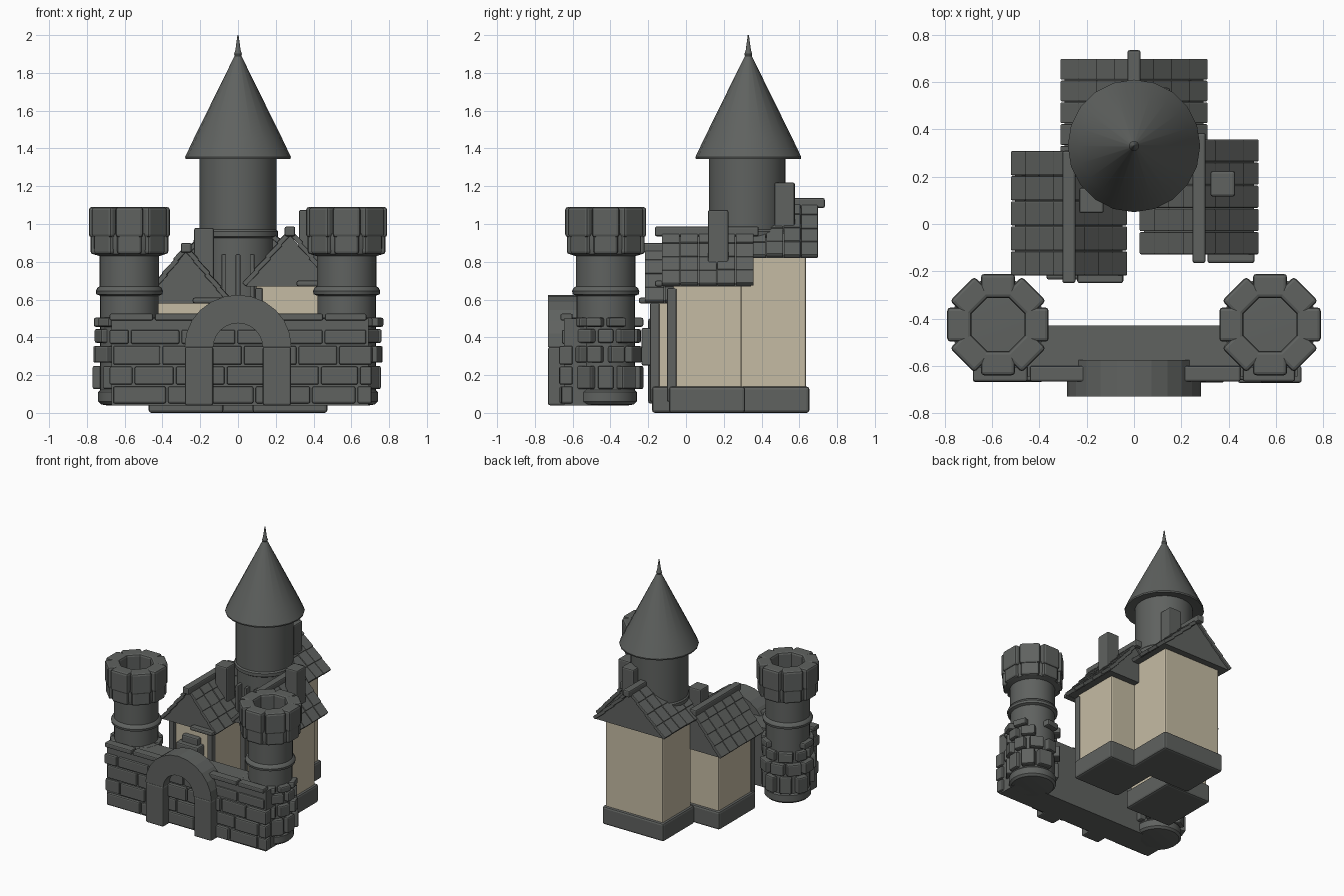
import bpy, bmesh, math, random
from mathutils import Matrix, Vector

if "Cube" in bpy.data.objects:
    bpy.data.objects.remove(bpy.data.objects["Cube"])

random.seed(4)


def material(name, col):
    m = bpy.data.materials.new(name)
    m.diffuse_color = (*col, 1)
    m.use_nodes = True
    m.node_tree.nodes["Principled BSDF"].inputs["Base Color"].default_value = m.diffuse_color
    return m


STONE = material("dark stone", (0.115, 0.122, 0.116))
CREAM = material("cream plaster", (0.56, 0.50, 0.37))


def finish(bm, name, mat, bevel=0.0, smooth=None):
    bmesh.ops.recalc_face_normals(bm, faces=bm.faces)
    me = bpy.data.meshes.new(name)
    bm.to_mesh(me)
    bm.free()
    me.materials.append(mat)
    ob = bpy.data.objects.new(name, me)
    bpy.context.collection.objects.link(ob)
    if smooth:
        me.polygons.foreach_set("use_smooth", [True] * len(me.polygons))
        me.set_sharp_from_angle(angle=math.radians(smooth))
    if bevel:
        b = ob.modifiers.new("bevel", 'BEVEL')
        b.width, b.segments = bevel, 2
        b.limit_method = 'ANGLE'
    return ob


def block(bm, center, size, rot=Matrix.Identity(4)):
    m = Matrix.Translation(center) @ rot @ Matrix.Diagonal((*size, 1))
    bmesh.ops.create_cube(bm, size=1, matrix=m)


def span(bm, x0, x1, y0, y1, z0, z1):
    block(bm, ((x0 + x1) / 2, (y0 + y1) / 2, (z0 + z1) / 2), (x1 - x0, y1 - y0, z1 - z0))


def box(name, mat, *b, bevel=0.01):
    bm = bmesh.new()
    span(bm, *b)
    return finish(bm, name, mat, bevel)


def lathe(name, cx, cy, profile, seg=32):
    bm = bmesh.new()
    rings = [[bm.verts.new((cx + r * math.cos(math.tau * i / seg), cy + r * math.sin(math.tau * i / seg), z))
              for i in range(seg)] for r, z in profile]
    for a, b in zip(rings, rings[1:]):
        for i in range(seg):
            j = (i + 1) % seg
            bm.faces.new((a[i], a[j], b[j], b[i]))
    bm.faces.new(rings[0][::-1])
    bm.faces.new(rings[-1])
    return finish(bm, name, STONE, smooth=35)


def prism(bm, pts, y0, y1):
    a = [bm.verts.new((x, y0, z)) for x, z in pts]
    b = [bm.verts.new((x, y1, z)) for x, z in pts]
    n = len(pts)
    for i in range(n):
        j = (i + 1) % n
        bm.faces.new((a[i], a[j], b[j], b[i]))
    bm.faces.new(a)
    bm.faces.new(b[::-1])


def roof(name, cx, y0, y1, half, ze, zr, cap0, cap1, cols=5, rows=4):
    # solid gable core
    bm = bmesh.new()
    prism(bm, [(cx - half + 0.01, ze), (cx + half - 0.01, ze), (cx, zr - 0.015)], y0 + 0.015, y1 - 0.015)
    finish(bm, name + "_gable", STONE)
    # overlapping tiles on both slopes
    bm = bmesh.new()
    run, rise = half, zr - ze
    length, ang = math.hypot(run, rise), math.atan2(rise, run)
    w = (y1 - y0) / cols
    for s in (-1, 1):
        for r in range(rows):
            for c in range(cols):
                t = (r + 0.5) / rows
                lift = random.uniform(0, 0.006)
                rot = Matrix.Rotation(s * (ang - 0.07), 4, 'Y')
                pos = (cx + s * (half - 0.006 - run * t), y0 + w * (c + 0.5), ze + 0.008 + rise * t + lift)
                block(bm, pos, (length / rows + 0.012, w - 0.004, 0.026), rot)
    finish(bm, name + "_tiles", STONE, 0.005)
    # ridge beam
    box(name + "_ridge", STONE, cx - 0.028, cx + 0.028, cap0, cap1, zr - 0.02, zr + 0.032)


# house: plaster walls on stone plinths
for nm, cx, hw, y0, y1, zt in (("left_wing", -0.275, 0.18, -0.16, 0.25, 0.59),
                               ("right_wing", 0.275, 0.18, -0.07, 0.295, 0.68),
                               ("rear_hall", 0.0, 0.245, 0.29, 0.635, 0.83)):
    box(nm + "_walls", CREAM, cx - hw, cx + hw, y0, y1, 0.1, zt)
    box(nm + "_plinth", STONE, cx - hw - 0.018, cx + hw + 0.018, y0 - 0.02, y1 + 0.018, 0, 0.14, bevel=0.015)
roof("left_roof", -0.275, -0.22, 0.31, 0.237, 0.58, 0.868, -0.25, 0.31)
roof("right_roof", 0.275, -0.13, 0.36, 0.243, 0.67, 0.955, -0.165, 0.385)
roof("rear_roof", 0.0, 0.24, 0.70, 0.303, 0.82, 1.105, 0.22, 0.735)

# corner posts and lintels on the wing fronts
bm = bmesh.new()
for cx, y, zt in ((-0.275, -0.16, 0.58), (0.275, -0.07, 0.66)):
    for s in (-1, 1):
        span(bm, cx + s * 0.165 - 0.02, cx + s * 0.165 + 0.02, y - 0.03, y + 0.02, 0.06, zt)
finish(bm, "corner_posts", STONE, 0.006)
bm = bmesh.new()
span(bm, -0.345, -0.205, -0.2, -0.15, 0.05, 0.5)
span(bm, -0.37, -0.18, -0.235, -0.15, 0.25, 0.45)
finish(bm, "wing_door", STONE, 0.01)
box("wing_window", STONE, 0.21, 0.34, -0.1, -0.06, 0.3, 0.52)

# ends under the gables
box("left_gable_beam", STONE, -0.24, -0.045, -0.25, -0.2, 0.58, 0.61)
box("right_gable_beam", STONE, 0.31, 0.51, -0.165, -0.12, 0.67, 0.7)

# chimneys
for nm, x, y, z0, z1 in (("left_chimney", -0.18, 0.1, 0.65, 0.98),
                         ("right_chimney", 0.375, 0.17, 0.75, 1.075),
                         ("rear_chimney", 0.1, 0.522, 0.9, 1.22)):
    box(nm, STONE, x - 0.052, x + 0.052, y - 0.054, y + 0.054, z0, z1)

# main round tower with pointed roof
lathe("main_tower", 0, 0.325, [(0.195, 0.5), (0.195, 0.925), (0.212, 0.935), (0.212, 0.96),
                               (0.203, 0.97), (0.203, 1.36)])
lathe("spire", 0, 0.33, [(0.19, 1.36), (0.278, 1.345), (0.28, 1.355), (0.235, 1.45), (0.018, 1.89),
                         (0.021, 1.9), (0.014, 1.92), (0.003, 2.0)], 20)
bm = bmesh.new()
for x in (-0.075, 0, 0.075):
    span(bm, x - 0.012, x + 0.012, 0.09, 0.2, 0.6, 0.84)
finish(bm, "tower_window_bars", STONE, 0.004)

# front corner towers
for side, s in (("left", -1), ("right", 1)):
    cx, cy = s * 0.575, -0.425
    lathe(side + "_tower", cx, cy, [(0.12, 0.04), (0.15, 0.045), (0.165, 0.06), (0.165, 0.11), (0.155, 0.12),
                                    (0.155, 0.62), (0.175, 0.628), (0.178, 0.645), (0.17, 0.662), (0.158, 0.67),
                                    (0.158, 0.83), (0.19, 0.84), (0.198, 0.87), (0.198, 0.95), (0.12, 0.955)])
    # battlements
    bm = bmesh.new()
    for i in range(8):
        rot = Matrix.Rotation(i * math.tau / 8, 4, 'Z')
        p = rot @ Vector((0.163, 0, 0))
        block(bm, (cx + p.x, cy + p.y, 1.01), (0.103, 0.145, 0.16), rot)
        block(bm, (cx + p.x * 1.02, cy + p.y * 1.02, 0.9), (0.08, 0.13, 0.12), rot)
    finish(bm, side + "_battlements", STONE, 0.015)
    # protruding stones in staggered rows
    bm = bmesh.new()
    for r, (z0, z1) in enumerate(((0.12, 0.255), (0.26, 0.36), (0.365, 0.45), (0.45, 0.51))):
        for i in range(9):
            if random.random() < 0.15:
                continue
            rot = Matrix.Rotation((i + r * 0.5) * math.tau / 9, 4, 'Z')
            p = rot @ Vector((0.152 + random.uniform(0, 0.018), 0, 0))
            block(bm, (cx + p.x, cy + p.y, (z0 + z1) / 2), (0.055, random.uniform(0.08, 0.112), z1 - z0 - 0.012), rot)
    finish(bm, side + "_tower_stones", STONE, 0.01)

# front wall with bricks and coping
box("front_wall", STONE, -0.67, 0.69, -0.645, -0.43, 0.04, 0.5, bevel=0)
bm = bmesh.new()
for r, (z0, z1) in enumerate(((0.05, 0.14), (0.15, 0.245), (0.255, 0.355), (0.365, 0.44))):
    x = -0.68 if r % 2 else -0.66
    first = True
    while x < 0.66:
        w = random.uniform(0.1, 0.18) if first and r % 2 else random.uniform(0.2, 0.3)
        x1 = min(x + w, 0.72)
        span(bm, x, x1 - 0.012, -0.65 - random.uniform(0.005, 0.022), -0.6, z0, z1)
        x, first = x1, False
finish(bm, "wall_bricks", STONE, 0.009)
bm = bmesh.new()
for x0, x1 in ((-0.68, -0.45), (-0.44, -0.2), (0.2, 0.45), (0.46, 0.68)):
    span(bm, x0, x1, -0.665, -0.6, 0.49, 0.525)
finish(bm, "wall_coping", STONE, 0.008)

# gate arch and its piers
n = 12
arc = [(math.cos(math.pi * i / n), math.sin(math.pi * i / n)) for i in range(n + 1)]
bm = bmesh.new()
prism(bm, [(0.283 * c, 0.35 + 0.275 * k) for c, k in arc] + [(0.13 * c, 0.35 + 0.125 * k) for c, k in arc[::-1]],
      -0.73, -0.575)
finish(bm, "gate_arch", STONE)
bm = bmesh.new()
for s in (-1, 1):
    block(bm, (s * 0.206, -0.66, 0.195), (0.15, 0.14, 0.31))
finish(bm, "gate_piers", STONE, 0.01)
